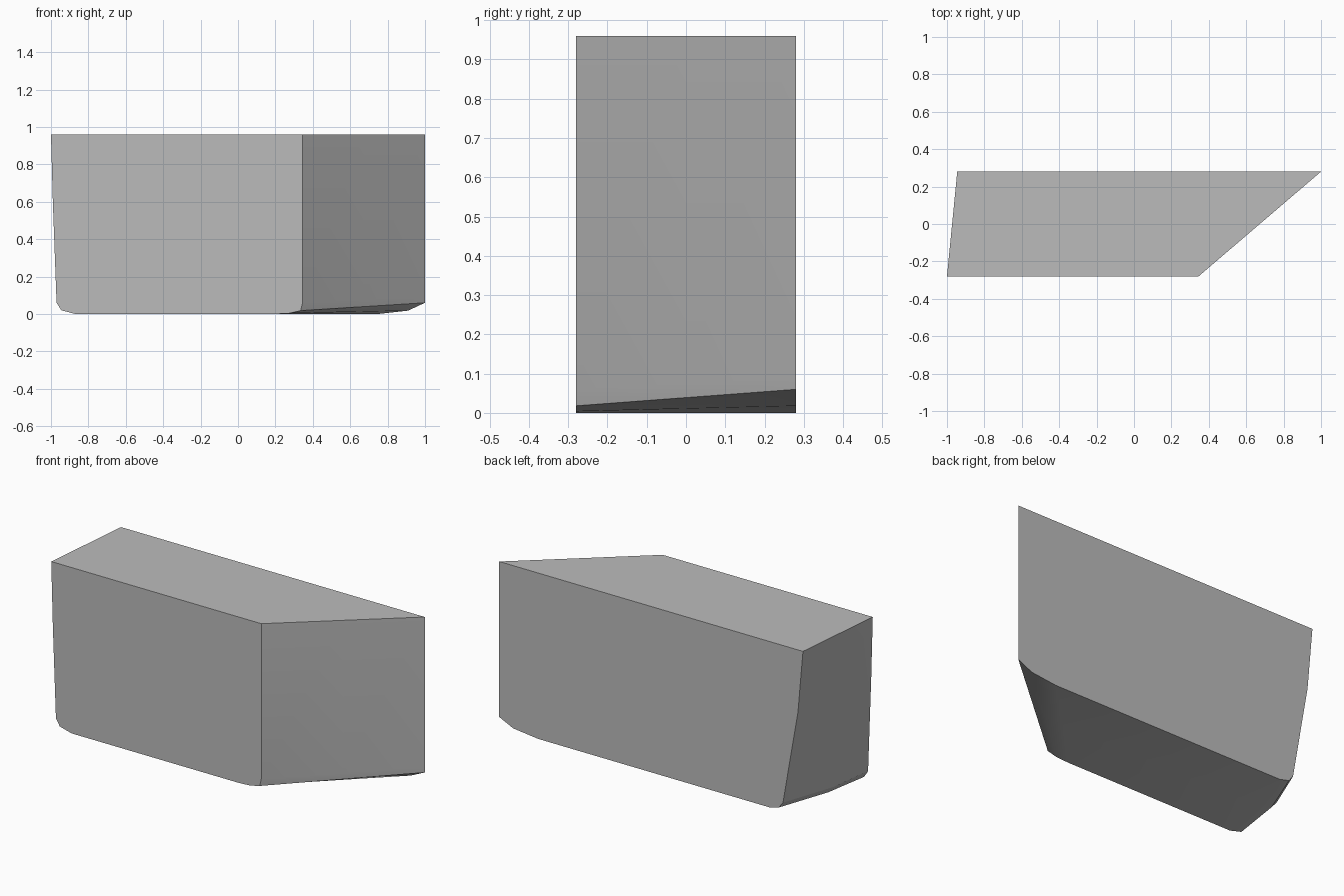
import bpy, bmesh, math

cube = bpy.data.objects.get("Cube")
if cube:
    bpy.data.objects.remove(cube, do_unlink=True)

# One plain grey
grey = bpy.data.materials.new("mid_grey")
grey.use_nodes = True
colour = (0.5, 0.5, 0.5, 1)
grey.diffuse_color = colour
grey.node_tree.nodes["Principled BSDF"].inputs["Base Color"].default_value = colour

HALF, TOP = 0.28, 0.96

# Matching cross-sections (x, z), from top left down, along the base and up the right
front = [(-1, TOP), (-.99, .6), (-.97, .06), (-.945, .02), (-.87, 0),
         (.2, 0), (.275, .004), (.335, .018), (.345, .06), (.345, TOP)]
back = [(-.945, TOP), (-.913, .6), (-.817, .05), (-.79, .015), (-.73, 0),
        (.75, 0), (.91, .018), (1, .06), (1, .09), (1, TOP)]

# The left wall bulges outwards half way between the two ends
bulge = [0, .012, .05, .043, .03, 0, 0, 0, 0, 0]
middle = [((a[0] + b[0]) / 2 - out, (a[1] + b[1]) / 2 + out / 4 * (a[1] > 0 and a[1] < .5))
          for a, b, out in zip(front, back, bulge)]

# Loft the sections into a closed block
bm = bmesh.new()
rings = [[bm.verts.new((x, y, z)) for x, z in section]
         for section, y in ((front, -HALF), (middle, 0), (back, HALF))]
for near, far in zip(rings, rings[1:]):
    for i in range(len(near)):
        j = (i + 1) % len(near)
        bm.faces.new((near[i], near[j], far[j], far[i]))
bm.faces.new(rings[0])
bm.faces.new(rings[-1])
bmesh.ops.recalc_face_normals(bm, faces=bm.faces)

mesh = bpy.data.meshes.new("slanted_block")
bm.to_mesh(mesh)
bm.free()
block = bpy.data.objects.new("slanted_block", mesh)
bpy.context.collection.objects.link(block)
mesh.materials.append(grey)

# Smooth the rounded edges, keep the corners crisp
bpy.ops.object.select_all(action='DESELECT')
block.select_set(True)
bpy.context.view_layer.objects.active = block
bpy.ops.object.shade_smooth_by_angle(angle=math.radians(30))
